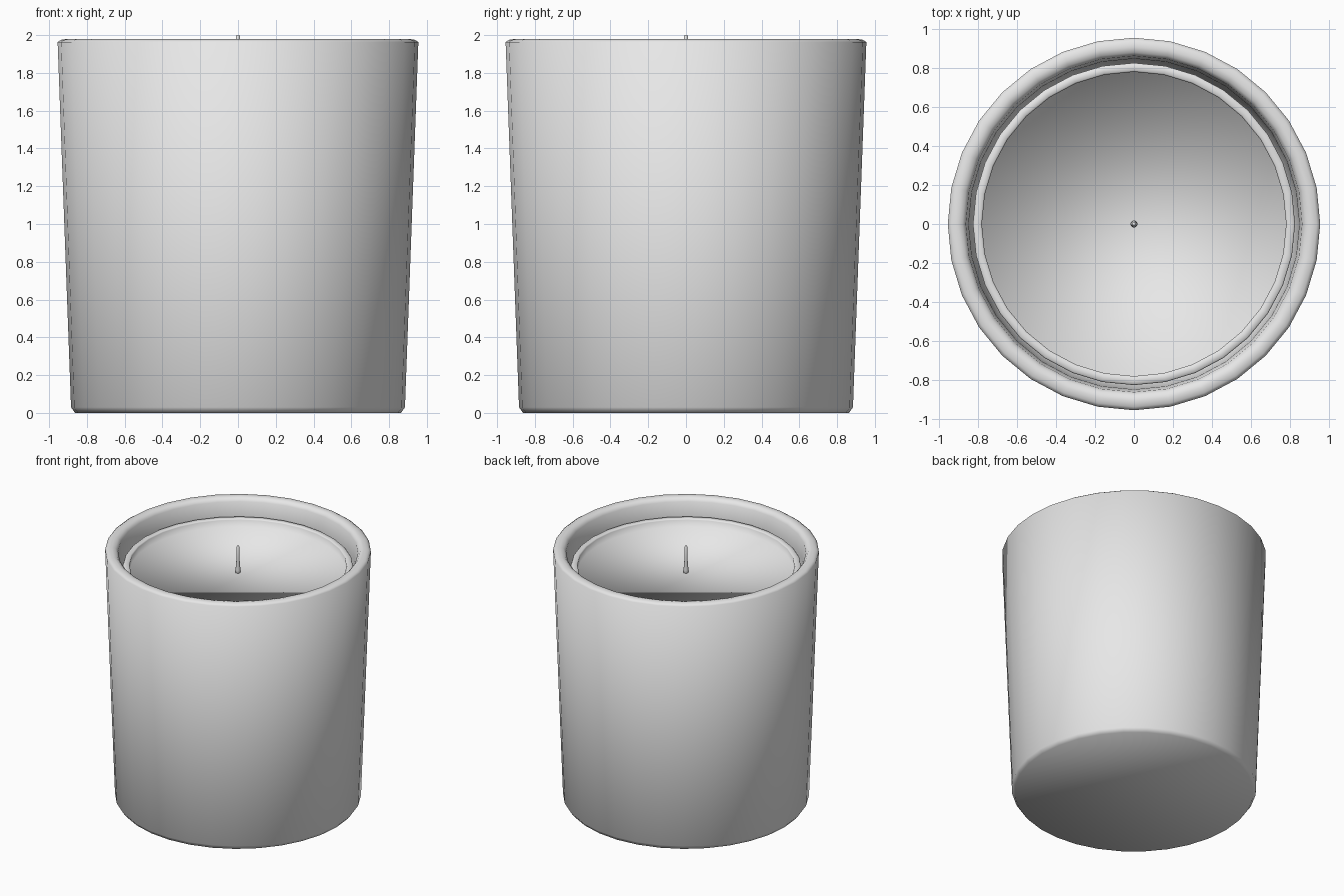
import bpy
import bmesh
from math import cos, sin, tau

old = bpy.data.objects.get("Cube")
if old:
    bpy.data.objects.remove(old, do_unlink=True)

grey = bpy.data.materials.new("light grey")
grey.use_nodes = True
grey.diffuse_color = (0.8, 0.8, 0.8, 1)
grey.node_tree.nodes["Principled BSDF"].inputs["Base Color"].default_value = (0.8, 0.8, 0.8, 1)


def lathe(name, profile, sides):
    """Spin (radius, height) points about z and cap both ends with a flat face."""
    bm = bmesh.new()
    rings = [[bm.verts.new((r * cos(tau * i / sides), r * sin(tau * i / sides), z))
              for i in range(sides)] for r, z in profile]
    for low, high in zip(rings, rings[1:]):
        for i in range(sides):
            j = (i + 1) % sides
            bm.faces.new((low[i], low[j], high[j], high[i]))
    bm.faces.new(rings[0][::-1])
    bm.faces.new(rings[-1])
    bmesh.ops.recalc_face_normals(bm, faces=bm.faces)
    for face in bm.faces:
        face.smooth = True
    mesh = bpy.data.meshes.new(name)
    bm.to_mesh(mesh)
    bm.free()
    mesh.materials.append(grey)
    obj = bpy.data.objects.new(name, mesh)
    bpy.context.collection.objects.link(obj)
    return obj


# Tapered cup: chamfered foot, rounded rim, hollow inside
lathe("cup", [(0.863, 0), (0.884, 0.03), (0.955, 1.963), (0.937, 1.975), (0.908, 1.98),
              (0.88, 1.973), (0.862, 1.95), (0.848, 1.83), (0.79, 0.12)], 32)

# Wax fill with a raised lip around a flat sunken top
lathe("wax", [(0.78, 0.13), (0.826, 1.82), (0.826, 1.843), (0.82, 1.85),
              (0.787, 1.85), (0.78, 1.843), (0.78, 1.79)], 32)

# Tapered wick
lathe("wick", [(0.018, 1.77), (0.018, 1.81), (0.011, 1.9), (0.011, 1.992), (0.007, 2)], 12)
